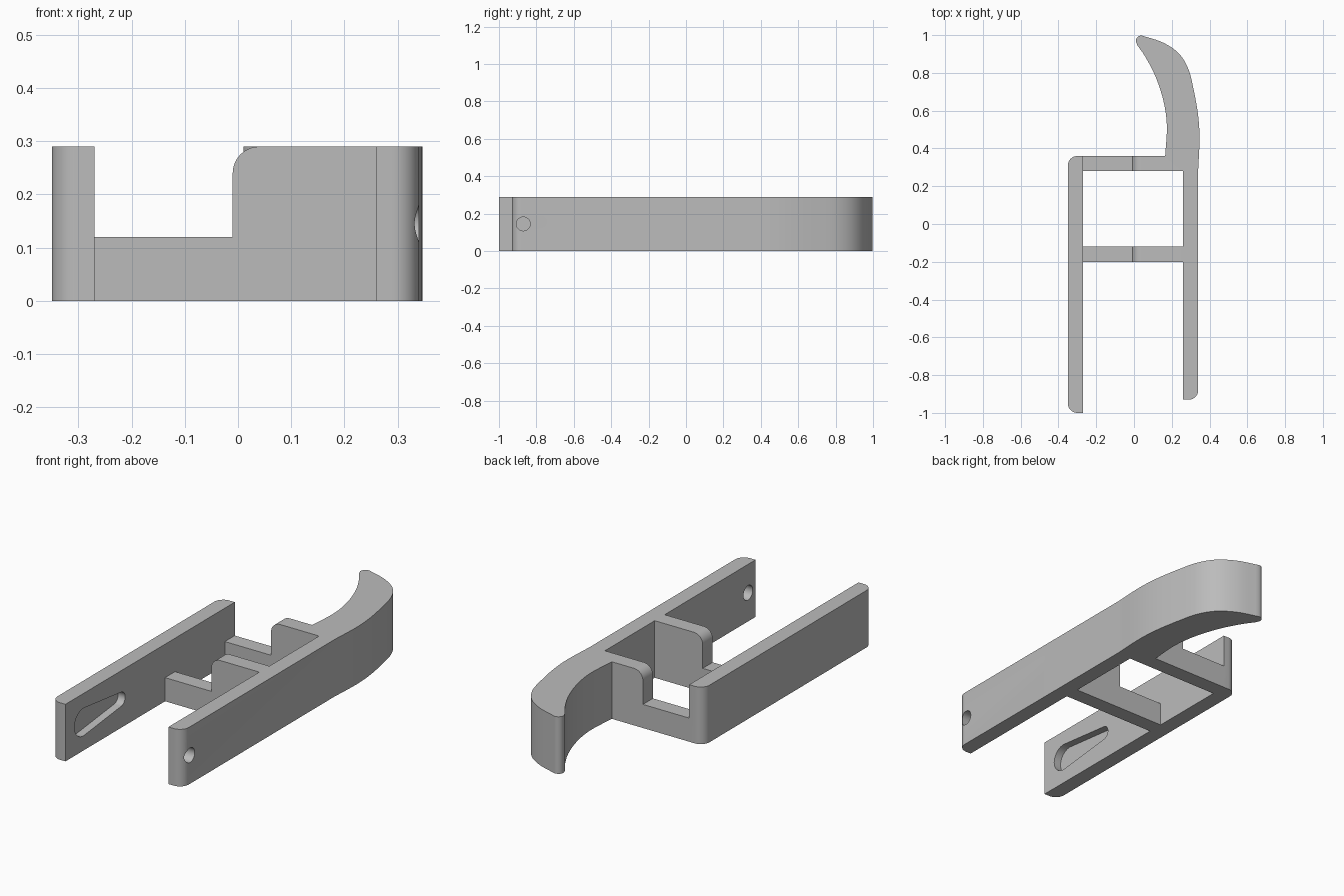
import bpy, bmesh, math
from mathutils import Vector, Matrix

if "Cube" in bpy.data.objects:
    bpy.data.objects.remove(bpy.data.objects["Cube"], do_unlink=True)

HEIGHT = 0.29

grey = bpy.data.materials.new("plain grey")
grey.use_nodes = True
colour = (0.5, 0.5, 0.5, 1)
grey.diffuse_color = colour
grey.node_tree.nodes["Principled BSDF"].inputs["Base Color"].default_value = colour


def arc(cx, cy, r, start, end, steps=10):
    """Points along a circular arc, angles in degrees."""
    angles = [math.radians(start + (end - start) * i / steps) for i in range(steps + 1)]
    return [(cx + r * math.cos(a), cy + r * math.sin(a)) for a in angles]


def smooth_path(points, steps=6):
    """Catmull-Rom curve through the points."""
    p = [Vector(q) for q in points]
    p = [2 * p[0] - p[1]] + p + [2 * p[-1] - p[-2]]
    out = []
    for a, b, c, d in zip(p, p[1:], p[2:], p[3:]):
        for i in range(steps):
            t = i / steps
            out.append(tuple(0.5 * (2 * b + (c - a) * t + (2 * a - 5 * b + 4 * c - d) * t * t
                                    + (3 * b - a - 3 * c + d) * t ** 3)))
    return out + [tuple(p[-2])]


def prism(name, outline, depth, frame=Matrix()):
    """Extrude a flat outline along its local z, then place it with a frame matrix."""
    bm = bmesh.new()
    face = bm.faces.new([bm.verts.new((u, v, 0)) for u, v in outline])
    side = bmesh.ops.extrude_face_region(bm, geom=[face])
    bmesh.ops.translate(bm, vec=(0, 0, depth),
                        verts=[g for g in side["geom"] if isinstance(g, bmesh.types.BMVert)])
    bmesh.ops.transform(bm, matrix=frame, verts=bm.verts)
    bmesh.ops.recalc_face_normals(bm, faces=bm.faces)
    mesh = bpy.data.meshes.new(name)
    bm.to_mesh(mesh)
    bm.free()
    mesh.materials.append(grey)
    ob = bpy.data.objects.new(name, mesh)
    bpy.context.collection.objects.link(ob)
    return ob


def combine(target, tool, operation):
    """Apply an exact boolean and discard the tool."""
    mod = target.modifiers.new("join", 'BOOLEAN')
    mod.operation, mod.solver, mod.object = operation, 'EXACT', tool
    bpy.context.view_layer.objects.active = target
    bpy.ops.object.modifier_apply(modifier=mod.name)
    bpy.data.objects.remove(tool, do_unlink=True)


# Long straight arm with rounded outer corners
R = 0.05
straight = [(-0.27, -1), (-0.27, 0.36)]
straight += arc(-0.35 + R, 0.36 - R, R, 90, 180) + arc(-0.35 + R, -1 + R, R, 180, 270)
body = prism("clip_body", straight, HEIGHT)

# Arm that sweeps into the curved hook
outer = smooth_path([(0.34, 0.29), (0.347, 0.45), (0.34, 0.57), (0.318, 0.70), (0.288, 0.82),
                     (0.235, 0.905), (0.15, 0.962), (0.04, 0.998)])
tip = arc(0.037, 0.97, 0.027, 100, 210, 8)
inner = smooth_path([(0.02, 0.943), (0.06, 0.885), (0.112, 0.785), (0.155, 0.655),
                     (0.174, 0.52), (0.165, 0.36)])
hooked = [(0.26, -0.93)] + arc(0.34 - R, -0.93 + R, R, 270, 360) + outer + tip + inner
hooked += [(0.26, 0.36)]
combine(body, prism("hooked_arm", hooked, HEIGHT), 'UNION')

# Two stepped crossbars, standing in the xz plane
step = [(-0.30, 0), (0.28, 0), (0.28, HEIGHT)]
step += arc(-0.01 + R, HEIGHT - R, R, 90, 180) + [(-0.01, 0.12), (-0.30, 0.12)]
for back in (0.36, -0.12):
    frame = Matrix.Translation((0, back, 0)) @ Matrix.Rotation(math.pi / 2, 4, 'X')
    combine(body, prism("crossbar", step, 0.08, frame), 'UNION')

# Frame whose local axes are y, z, x, for cutting sideways
sideways = Matrix(((0, 0, 1, 0), (1, 0, 0, 0), (0, 1, 0, 0), (0, 0, 0, 1)))

# Round hole through the hooked arm
hole = arc(-0.87, 0.145, 0.037, 0, 350, 35)
combine(body, prism("hole_cutter", hole, 0.2, Matrix.Translation((0.2, 0, 0)) @ sideways),
        'DIFFERENCE')

# Blind tapered slot in the inner face of the straight arm
big, small, y0, y1 = 0.07, 0.036, -0.857, -0.556
lean = math.degrees(math.acos((big - small) / (y1 - y0)))
slot = arc(y0, 0.145, big, lean, 360 - lean, 24) + arc(y1, 0.145, small, -lean, lean, 16)
combine(body, prism("slot_cutter", slot, 0.1, Matrix.Translation((-0.31, 0, 0)) @ sideways),
        'DIFFERENCE')

# Smooth the curves, keep the edges crisp
bpy.ops.object.select_all(action='DESELECT')
body.select_set(True)
bpy.context.view_layer.objects.active = body
bpy.ops.object.shade_smooth_by_angle(angle=math.radians(30))
